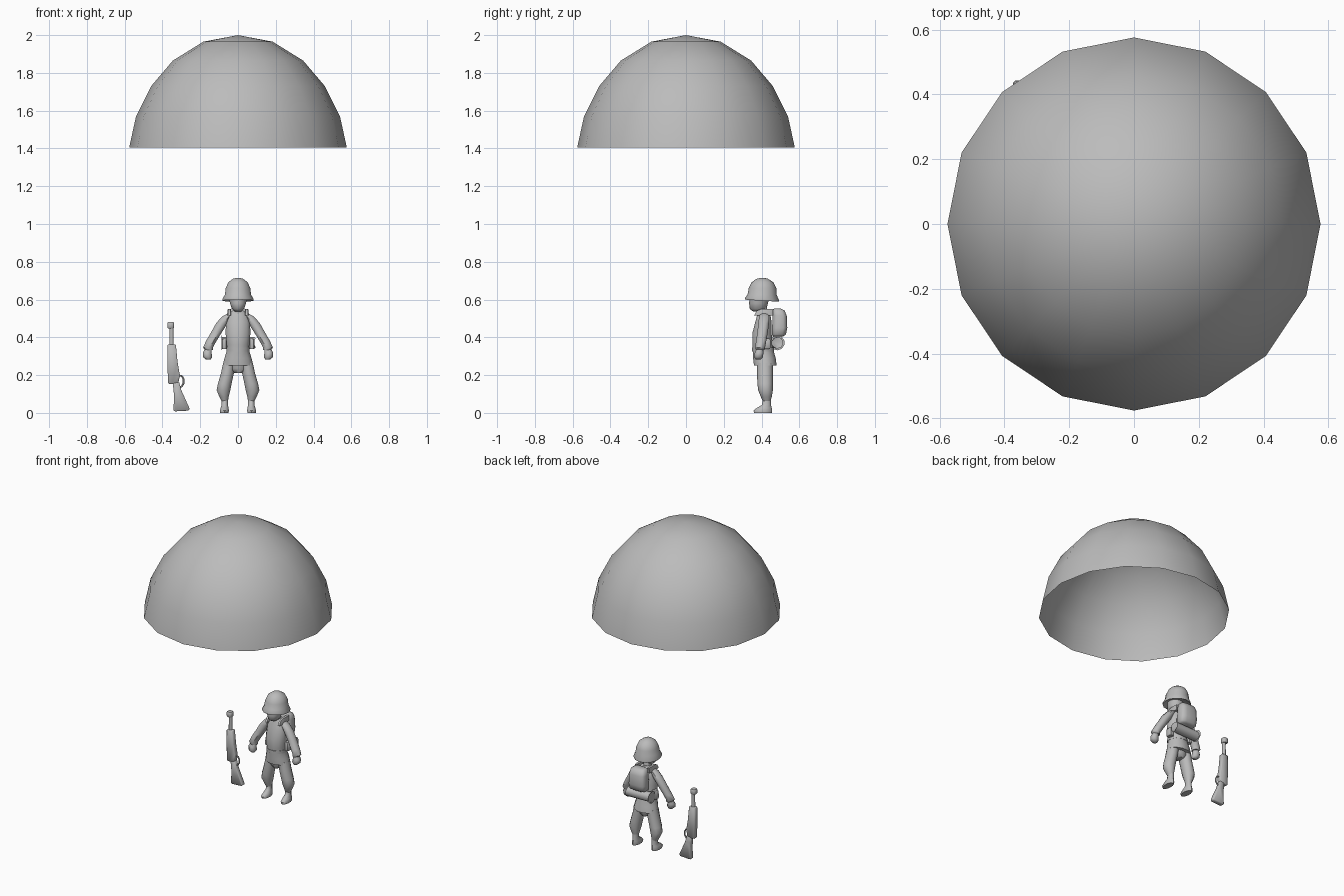
import bpy, bmesh, math
from mathutils import Vector

if "Cube" in bpy.data.objects:
    bpy.data.objects.remove(bpy.data.objects["Cube"])

grey = bpy.data.materials.new("plain grey")
grey.diffuse_color = (0.5, 0.5, 0.5, 1)
grey.use_nodes = True
grey.node_tree.nodes["Principled BSDF"].inputs["Base Color"].default_value = grey.diffuse_color


def finish(name, bm, angle=50, mirror=False, recalc=True):
    if recalc:
        bmesh.ops.recalc_face_normals(bm, faces=bm.faces)
    me = bpy.data.meshes.new(name)
    bm.to_mesh(me)
    bm.free()
    me.materials.append(grey)
    ob = bpy.data.objects.new(name, me)
    bpy.context.collection.objects.link(ob)
    bpy.context.view_layer.objects.active = ob
    ob.select_set(True)
    bpy.ops.object.shade_smooth_by_angle(angle=math.radians(angle))
    ob.select_set(False)
    if mirror:
        mod = ob.modifiers.new("mirror", 'MIRROR')
        mod.use_axis[0] = True
    return ob


def loft(name, rings, n=10, cap=(True, True), square=1.0, **kw):
    """Skin horizontal rings given as (x, y, z, half width, half depth)."""
    bm = bmesh.new()
    loops = []
    for x, y, z, rx, ry in rings:
        loop = []
        for i in range(n):
            a = 2 * math.pi * (i + 0.5) / n
            c, s = math.cos(a), math.sin(a)
            c, s = (math.copysign(abs(v) ** square, v) for v in (c, s))
            loop.append(bm.verts.new((x + rx * c, y + ry * s, z)))
        loops.append(loop)
    for a, b in zip(loops, loops[1:]):
        for i in range(n):
            j = (i + 1) % n
            bm.faces.new((a[i], a[j], b[j], b[i]))
    if cap[0]:
        bm.faces.new(loops[0][::-1])
    if cap[1]:
        bm.faces.new(loops[-1])
    return finish(name, bm, **kw)


def plate(name, outline, y, depth, bevel=0.004):
    """Extrude an x-z outline through the given depth."""
    bm = bmesh.new()
    f = bm.faces.new([bm.verts.new((x, y - depth / 2, z)) for x, z in outline])
    ext = bmesh.ops.extrude_face_region(bm, geom=[f])
    vs = [v for v in ext['geom'] if isinstance(v, bmesh.types.BMVert)]
    bmesh.ops.translate(bm, verts=vs, vec=(0, depth, 0))
    bmesh.ops.bevel(bm, geom=bm.edges[:], offset=bevel, segments=1, affect='EDGES')
    return finish(name, bm)


def tube(name, points, r, n=6):
    """Sweep a round section along a path lying in an x-z plane."""
    bm = bmesh.new()
    pts = [Vector(p) for p in points]
    loops = []
    for k, p in enumerate(pts):
        t = (pts[min(k + 1, len(pts) - 1)] - pts[max(k - 1, 0)]).normalized()
        side = t.cross(Vector((0, 1, 0))).normalized()
        up = side.cross(t)
        loops.append([bm.verts.new(p + r * (side * math.cos(2 * math.pi * i / n)
                      + up * math.sin(2 * math.pi * i / n))) for i in range(n)])
    for a, b in zip(loops, loops[1:]):
        for i in range(n):
            bm.faces.new((a[i], a[(i + 1) % n], b[(i + 1) % n], b[i]))
    bm.faces.new(loops[0])
    bm.faces.new(loops[-1])
    return finish(name, bm)


# Parachute canopy: open sixteen-sided dome, a single thin skin
bm = bmesh.new()
profile = [(0.576, 1.405), (0.54, 1.57), (0.46, 1.73), (0.345, 1.865), (0.184, 1.965)]
loops = [[bm.verts.new((r * math.cos(i * math.pi / 8), r * math.sin(i * math.pi / 8), z))
          for i in range(16)] for r, z in profile]
top = bm.verts.new((0, 0, 2))
for i in range(16):
    j = (i + 1) % 16
    for a, b in zip(loops, loops[1:]):
        bm.faces.new((a[i], a[j], b[j], b[i]))
    bm.faces.new((loops[-1][i], loops[-1][j], top))
finish("parachute_canopy", bm, recalc=False)

# Head and neck
loft("head", [(0, .385, .537, .018, .03), (0, .382, .55, .033, .044), (0, .384, .58, .045, .05),
              (0, .39, .62, .05, .052)])
loft("neck", [(0, .41, .49, .034, .032), (0, .405, .53, .026, .027), (0, .4, .575, .026, .027)])

# Helmet with flared brim, deeper at the back
helmet = loft("helmet", [(0, .405, .61, .05, .055), (0, .402, .594, .083, .089),
                         (0, .402, .602, .085, .09), (0, .403, .626, .071, .077),
                         (0, .405, .66, .067, .073), (0, .405, .692, .052, .057),
                         (0, .404, .71, .027, .03), (0, .404, .715, .008, .009)], n=14)
for v in helmet.data.vertices:
    if v.co.z < .615:
        v.co.z += .06 * (.402 - v.co.y)

# Tunic: shoulders, belted waist and flared skirt
loft("tunic", [(0, .42, .25, .084, .062), (0, .415, .29, .074, .062), (0, .408, .335, .06, .056),
               (0, .405, .36, .062, .056), (0, .402, .42, .068, .053), (0, .41, .48, .066, .045),
               (0, .412, .52, .054, .036), (0, .411, .542, .03, .028)], n=12)
loft("belt", [(0, .408, .326, .064, .06), (0, .407, .346, .064, .06)], n=12)
loft("hips", [(0, .418, .21, .02, .03), (0, .418, .235, .06, .04), (0, .418, .29, .062, .045)])

# Arms with wide cuffs, and hands
loft("sleeve", [(.153, .392, .333, .022, .024), (.159, .392, .346, .028, .029),
                (.142, .398, .38, .03, .029), (.112, .406, .43, .031, .03),
                (.085, .411, .475, .033, .031), (.06, .413, .51, .027, .028),
                (.035, .413, .53, .014, .02)], n=8, mirror=True)
loft("hand", [(.157, .383, .282, .013, .014), (.161, .384, .295, .026, .025),
              (.163, .387, .318, .025, .025), (.156, .392, .345, .017, .018)],
     n=8, mirror=True)

# Baggy trousers tucked into boots
loft("trouser_leg", [(.07, .427, .06, .017, .02), (.074, .425, .085, .026, .029),
                     (.077, .421, .12, .038, .039), (.07, .419, .155, .038, .041),
                     (.056, .418, .21, .036, .042), (.046, .418, .265, .034, .042)],
     n=10, mirror=True)
loft("boot", [(.072, .407, 0, .023, .047), (.072, .407, .013, .025, .049),
              (.071, .414, .026, .022, .04), (.07, .426, .042, .018, .024),
              (.07, .428, .075, .018, .022)], n=10, mirror=True)

# Backpack, bedroll, straps and pouches
loft("backpack", [(0, .487, .405, .048, .028), (0, .492, .415, .06, .038),
                  (0, .496, .45, .062, .041), (0, .496, .515, .058, .038),
                  (0, .49, .543, .052, .032), (0, .484, .552, .036, .018)],
     n=12, square=.55)
bm = bmesh.new()
bmesh.ops.create_cone(bm, cap_ends=True, segments=10, radius1=.031, radius2=.031, depth=.172)
for v in bm.verts:
    v.co = Vector((v.co.z, v.co.x + .483, v.co.y + .371))
bmesh.ops.bevel(bm, geom=[e for e in bm.edges if abs(e.verts[0].co.x - e.verts[1].co.x) < .01],
                offset=.008, segments=1, affect='EDGES')
finish("bedroll", bm)
loft("shoulder_strap", [(.046, .41, .515, .01, .052), (.046, .418, .54, .01, .045),
                        (.046, .43, .55, .008, .034)], n=8, square=.5, mirror=True)
loft("side_pouch", [(.07, .425, .338, .014, .02), (.073, .425, .345, .016, .022),
                    (.072, .425, .385, .015, .022), (.068, .425, .395, .012, .018)],
     n=8, square=.5, mirror=True)

# Rifle standing upright beside the figure
RY = .425
loft("rifle_muzzle", [(-.356, RY, .447, .015, .016), (-.356, RY, .453, .019, .019),
                      (-.356, RY, .475, .019, .019), (-.356, RY, .481, .015, .016)],
     n=8, square=.6)
loft("rifle_barrel", [(-.352, RY, .34, .012, .012), (-.352, RY, .452, .011, .011)], n=8)
plate("rifle_forestock", [(-.372, .362), (-.373, .27), (-.371, .155), (-.345, .152), (-.315, .16),
                          (-.308, .2), (-.32, .27), (-.329, .362)], RY, .032)
plate("rifle_stock", [(-.345, .165), (-.342, .125), (-.338, .09), (-.342, .012), (-.335, .008),
                      (-.262, .012), (-.256, .022), (-.3, .12), (-.312, .165)], RY, .03)
tube("trigger_guard", [(-.312, RY, .198), (-.297, RY, .195), (-.288, RY, .178),
                       (-.289, RY, .155), (-.3, RY, .138), (-.312, RY, .135)], .005)
